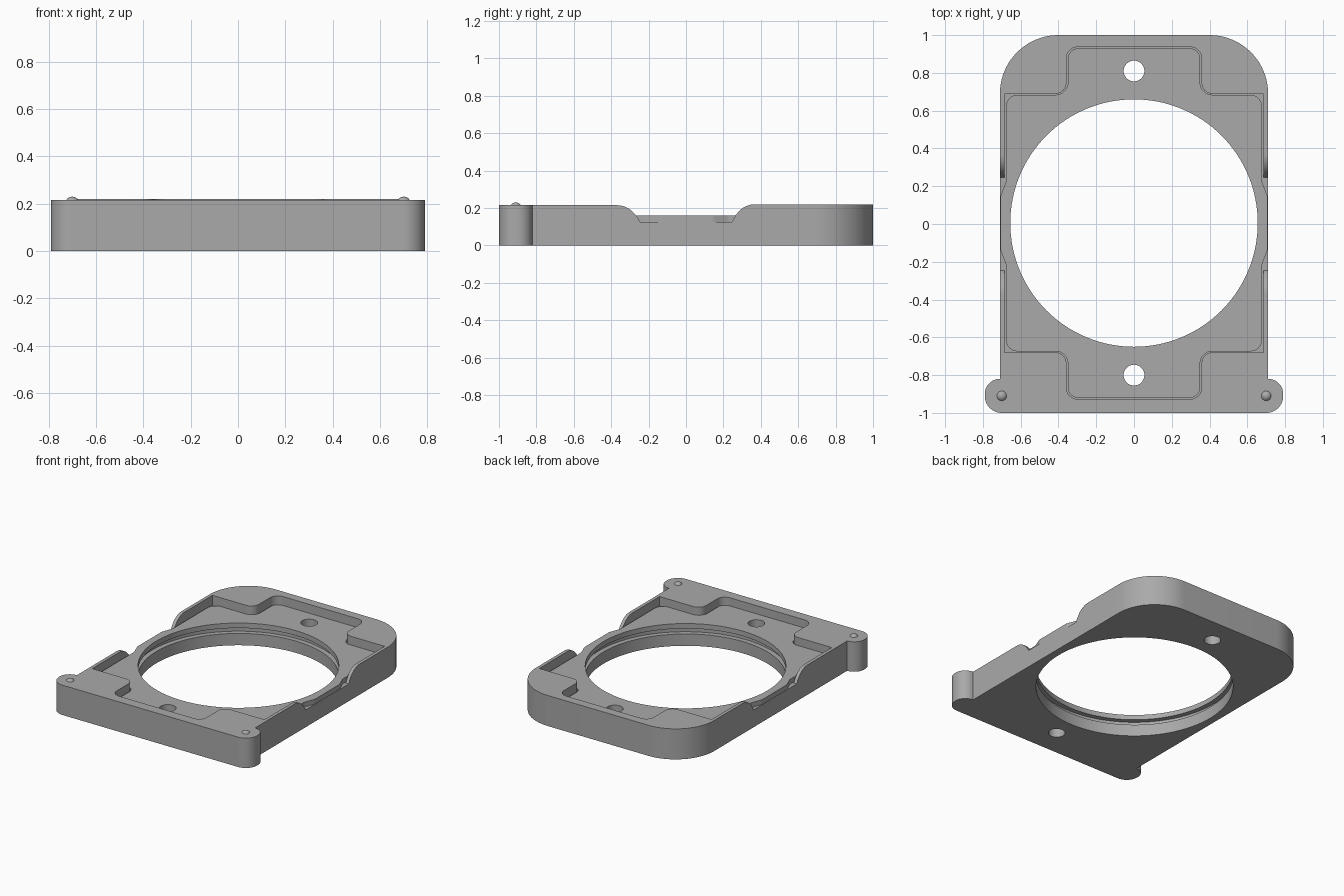
import bpy, bmesh, math
from mathutils import Vector

cube = bpy.data.objects.get("Cube")
if cube:
    bpy.data.objects.remove(cube)

grey = bpy.data.materials.new("plain grey")
grey.use_nodes = True
grey.diffuse_color = (0.4, 0.4, 0.4, 1)
grey.node_tree.nodes["Principled BSDF"].inputs["Base Color"].default_value = (0.4, 0.4, 0.4, 1)

MID = 0.005          # y of the opening's centre
FLOOR = 0.125        # pocket floor
PLATE_TOP = 0.16


def rounded(corners, steps=12):
    """Outline from (x, y, radius) corners."""
    out = []
    for i, (x, y, r) in enumerate(corners):
        p = Vector((x, y))
        if r == 0:
            out.append(p)
            continue
        a = (Vector(corners[i - 1][:2]) - p).normalized()
        b = (Vector(corners[(i + 1) % len(corners)][:2]) - p).normalized()
        half = a.angle(b) / 2
        centre = p + (a + b).normalized() * (r / math.sin(half))
        start = p + a * (r / math.tan(half)) - centre
        end = p + b * (r / math.tan(half)) - centre
        sweep = math.pi - 2 * half
        for k in range(steps + 1):
            t = k / steps
            out.append(centre + (start * math.sin((1 - t) * sweep)
                                 + end * math.sin(t * sweep)) / math.sin(sweep))
    return out


def prism(name, outline, low, high, along_x=False):
    """Extrude an outline along z, or a (y, z) profile along x."""
    bm = bmesh.new()
    place = (lambda p, h: (h, p[0], p[1])) if along_x else (lambda p, h: (p[0], p[1], h))
    base = bm.faces.new([bm.verts.new(place(p, low)) for p in outline])
    up = bmesh.ops.extrude_face_region(bm, geom=[base])["geom"]
    shift = place((0, 0), high - low)
    bmesh.ops.translate(bm, vec=shift, verts=[v for v in up if isinstance(v, bmesh.types.BMVert)])
    bmesh.ops.recalc_face_normals(bm, faces=bm.faces)
    mesh = bpy.data.meshes.new(name)
    bm.to_mesh(mesh)
    bm.free()
    obj = bpy.data.objects.new(name, mesh)
    bpy.context.collection.objects.link(obj)
    mesh.materials.append(grey)
    return obj


def disc(y, r, n):
    return [(r * math.cos(2 * math.pi * k / n), y + r * math.sin(2 * math.pi * k / n))
            for k in range(n)]


def four_way(quarter):
    """Mirror a quarter outline (listed from +y round to +x) to all four quadrants."""
    right = quarter + [(x, -y, r) for x, y, r in reversed(quarter)]
    full = right + [(-x, y, r) for x, y, r in reversed(right)]
    return [(x, y + MID, r) for x, y, r in full]


def cut(target, cutter):
    mod = target.modifiers.new("cut", "BOOLEAN")
    mod.operation = "DIFFERENCE"
    mod.solver = "EXACT"
    mod.object = cutter
    bpy.context.view_layer.objects.active = target
    bpy.ops.object.modifier_apply(modifier=mod.name)
    bpy.data.objects.remove(cutter)


def smooth(obj):
    bpy.ops.object.select_all(action="DESELECT")
    obj.select_set(True)
    bpy.context.view_layer.objects.active = obj
    bpy.ops.object.shade_smooth_by_angle(angle=math.radians(30))


# Frame body with rounded back corners and front side lugs
side = [(0.79, -1, 0.09), (0.79, -0.82, 0.08), (0.71, -0.82, 0), (0.71, 1, 0.31)]
body = prism("frame_body", rounded(side + [(-x, y, r) for x, y, r in reversed(side)], 20), 0, 0.22)

# Side notches, with the front part a touch lower than the back
back_curve = [(0.245, FLOOR), (0.265, PLATE_TOP)]
for k in range(1, 11):
    a = math.radians(30 + 6 * k)
    back_curve.append((0.37 - 0.12 * math.cos(a), 0.1 + 0.12 * math.sin(a)))
front_curve = [(-y, z - 0.005 * (z > PLATE_TOP)) for y, z in back_curve]
notch = front_curve[::-1] + back_curve + [(0.37, 0.4), (-1.2, 0.4), (-1.2, 0.215)]
cut(body, prism("notch_cutter", notch, -1, 1, along_x=True))

# Cross-shaped pocket
pocket = four_way([(0.358, 0.932, 0.06), (0.358, 0.684, 0.06), (0.686, 0.684, 0)])
cut(body, prism("pocket_cutter", rounded(pocket), FLOOR - 0.0005, 0.4))

# Large opening with a groove under the plate, and two screw holes
cut(body, prism("opening_cutter", disc(MID, 0.655, 128), -0.1, 0.4))
cut(body, prism("groove_cutter", disc(MID, 0.69, 128), 0.085, FLOOR + 0.001))
for y in (-0.805, 0.805):
    cut(body, prism("screw_hole_cutter", disc(y + MID, 0.055, 32), -0.1, 0.4))
smooth(body)

# Raised plate inside the pocket, flaring out to the sides at the middle
flare = four_way([(0.35, 0.925, 0.055), (0.35, 0.679, 0.065), (0.677, 0.679, 0.06),
                  (0.677, 0.22, 0.06), (0.708, 0.14, 0.06)])
plate = prism("pocket_plate", rounded(flare), FLOOR - 0.001, PLATE_TOP)
cut(plate, prism("opening_cutter", disc(MID, 0.655, 128), -0.1, 0.4))
for y in (-0.805, 0.805):
    cut(plate, prism("screw_hole_cutter", disc(y + MID, 0.055, 32), -0.1, 0.4))
smooth(plate)

# Locating pegs on the lugs
for label, x in (("left", 0.7), ("right", -0.7)):
    bpy.ops.mesh.primitive_uv_sphere_add(segments=24, ring_count=12, radius=0.03,
                                         location=(x, -0.91, 0.2))
    peg = bpy.context.object
    peg.name = label + "_peg"
    peg.data.materials.append(grey)
    smooth(peg)
